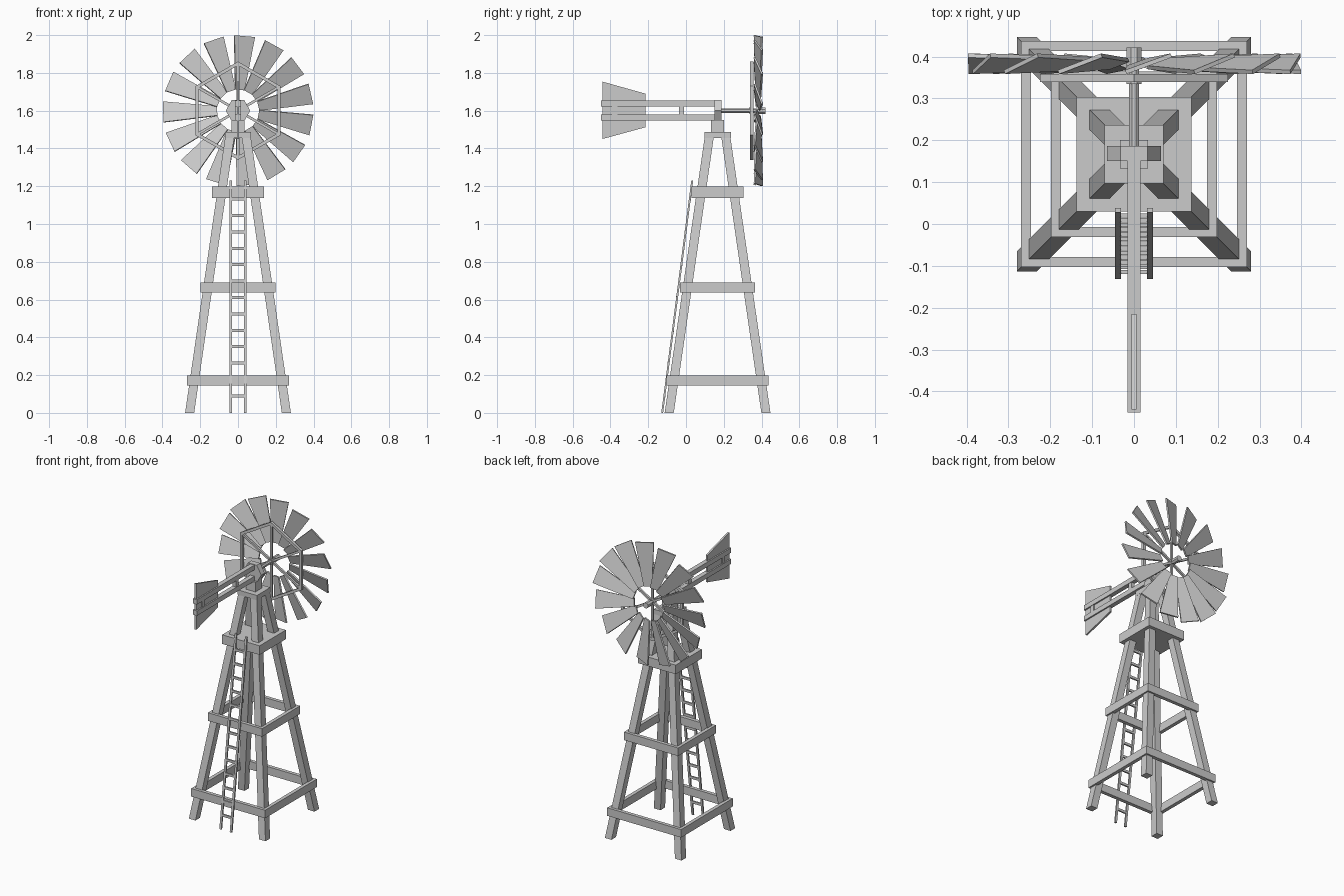
import bpy
from math import sin, cos, pi, radians
from mathutils import Vector

if "Cube" in bpy.data.objects:
    bpy.data.objects.remove(bpy.data.objects["Cube"])

CY = 0.167                       # tower axis
HUB = Vector((0, 0, 1.6))        # wheel centre height


def mesh(name, verts, faces):
    me = bpy.data.meshes.new(name)
    me.from_pydata([tuple(v) for v in verts], [], faces)
    ob = bpy.data.objects.new(name, me)
    bpy.context.collection.objects.link(ob)
    import bmesh
    bm = bmesh.new()
    bm.from_mesh(me)
    bmesh.ops.recalc_face_normals(bm, faces=bm.faces)
    bm.to_mesh(me)
    bm.free()
    return ob


def loft(name, ring_a, ring_b):
    n = len(ring_a)
    faces = [tuple(range(n)), tuple(range(n, 2 * n))]
    faces += [(i, (i + 1) % n, n + (i + 1) % n, n + i) for i in range(n)]
    return mesh(name, list(ring_a) + list(ring_b), faces)


def box(name, x0, x1, y0, y1, z0, z1):
    ring = [(x0, y0), (x1, y0), (x1, y1), (x0, y1)]
    return loft(name, [(x, y, z0) for x, y in ring], [(x, y, z1) for x, y in ring])


def beam(name, a, b, u, v):
    # straight bar from a to b with half-width vectors u and v
    a, b, u, v = map(Vector, (a, b, u, v))
    offs = (u + v, u - v, -u - v, v - u)
    return loft(name, [a + o for o in offs], [b + o for o in offs])


def prism_y(name, radius, y0, y1, n, phase=0.0):
    ring = [(radius * cos(phase + 2 * pi * i / n), 1.6 + radius * sin(phase + 2 * pi * i / n))
            for i in range(n)]
    return loft(name, [(x, y0, z) for x, z in ring], [(x, y1, z) for x, z in ring])


# tapering tower legs
for sx in (-1, 1):
    for sy in (-1, 1):
        beam("tower_leg", (sx * 0.256, CY + sy * 0.256, 0), (sx * 0.044, CY + sy * 0.044, 1.46),
             (0.024, 0, 0), (0, 0.024, 0))

# horizontal braces
for h, z0, z1 in ((0.27, 0.145, 0.198), (0.198, 0.637, 0.69)):
    for s in (-1, 1):
        lo, hi = sorted((s * h, s * (h - 0.024)))
        box("cross_brace", -h, h, CY + lo, CY + hi, z0, z1)
        box("side_brace", lo, hi, CY - h + 0.024, CY + h - 0.024, z0, z1)

# platform, cap, post and gear head
box("platform", -0.137, 0.137, CY - 0.137, CY + 0.137, 1.138, 1.198)
box("tower_cap", -0.07, 0.07, CY - 0.07, CY + 0.07, 1.455, 1.487)
box("swivel_post", -0.034, 0.034, CY - 0.034, CY + 0.034, 1.485, 1.55)
prism_y("gear_head", 0.065, 0.15, 0.187, 6)

# ladder
foot, top = Vector((0, -0.126, 0)), Vector((0, 0.033, 1.23))
for s in (-1, 1):
    off = Vector((s * 0.038, 0, 0))
    beam("ladder_rail", foot + off, top + off, (0.007, 0, 0), (0, 0.005, 0))
for i in range(13):
    p = foot.lerp(top, (0.09 + 0.0868 * i) / 1.23)
    box("ladder_rung", -0.034, 0.034, p.y - 0.005, p.y + 0.005, p.z - 0.008, p.z + 0.008)

# tail booms, spacers and vane
for z in (1.637, 1.563):
    box("tail_boom", -0.015, 0.015, -0.45, 0.16, z - 0.016, z + 0.016)
for y in (-0.377, -0.024):
    box("tail_spacer", -0.012, 0.012, y - 0.014, y + 0.014, 1.575, 1.625)
vane = [(-0.443, 1.45), (-0.215, 1.512), (-0.215, 1.69), (-0.443, 1.754)]
loft("tail_vane", [(-0.006, y, z) for y, z in vane], [(0.006, y, z) for y, z in vane])

# wheel shaft and hub
prism_y("shaft", 0.013, 0.18, 0.41, 8, pi / 8)
prism_y("hub_collar", 0.02, 0.335, 0.352, 8, pi / 8)
prism_y("hub_nose", 0.019, 0.37, 0.422, 8, pi / 8)

# spokes and hexagonal rim
Y = Vector((0, 1, 0))
def polar(a, r, y):
    return HUB + Vector((r * cos(a), y, r * sin(a)))
for i in range(6):
    a = pi / 6 + i * pi / 3
    t = Vector((sin(a), 0, -cos(a)))
    beam("spoke", polar(a, 0.01, 0.35), polar(a, 0.25, 0.35), t * 0.007, Y * 0.007)
    b = a + pi / 3
    r0, r1 = 0.24, 0.26
    loft("rim_bar", [polar(a, r0, 0.34), polar(a, r1, 0.34), polar(a, r1, 0.358), polar(a, r0, 0.358)],
         [polar(b, r0, 0.34), polar(b, r1, 0.34), polar(b, r1, 0.358), polar(b, r0, 0.358)])

# pitched blades
PITCH = radians(20)
for i in range(15):
    a = radians(85 + 24 * i)
    t = Vector((sin(a), 0, -cos(a)))
    w = t * cos(PITCH) + Y * sin(PITCH)
    n = (Y * cos(PITCH) - t * sin(PITCH)) * 0.005
    pi_, po = polar(a, 0.11, 0.383), polar(a, 0.396, 0.383)
    flat = [pi_ - w * 0.026, pi_ + w * 0.026, po + w * 0.058, po - w * 0.058]
    loft("blade", [p - n for p in flat], [p + n for p in flat])
